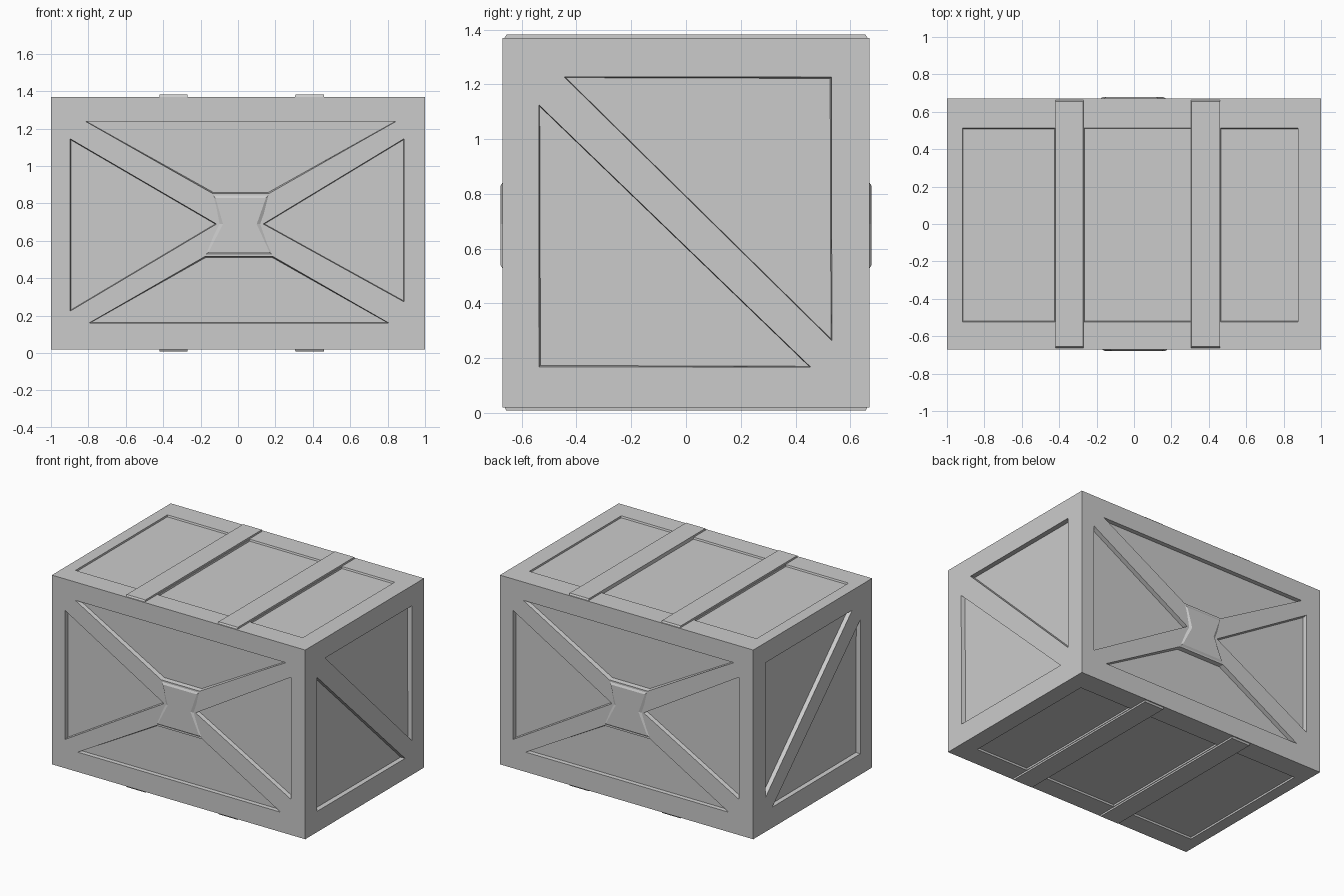
import bpy, bmesh

if "Cube" in bpy.data.objects:
    bpy.data.objects.remove(bpy.data.objects["Cube"])

HX, HY, Z0, Z1 = 1.0, 0.67, 0.02, 1.37

grey = bpy.data.materials.new("plain grey")
grey.diffuse_color = (0.6, 0.6, 0.6, 1)
grey.use_nodes = True
grey.node_tree.nodes["Principled BSDF"].inputs["Base Color"].default_value = grey.diffuse_color

# Maps (across, along, outward) to model space for each side of the crate
SIDES = {
    "front": lambda u, v, w: (u, -w, v),
    "back": lambda u, v, w: (-u, w, v),
    "right": lambda u, v, w: (w, u, v),
    "left": lambda u, v, w: (-w, u, v),
    "top": lambda u, v, w: (u, v, w),
    "bottom": lambda u, v, w: (u, v, Z0 + Z1 - w),
}


def prism(bm, side, pts, w0, w1, taper=0.0):
    """Prism from outline at w0 to a slightly shrunken outline at w1."""
    f = SIDES[side]
    n = len(pts)
    cu = sum(p[0] for p in pts) / n
    cv = sum(p[1] for p in pts) / n
    a = [bm.verts.new(f(u, v, w0)) for u, v in pts]
    b = []
    for u, v in pts:
        du, dv = cu - u, cv - v
        k = taper / max((du * du + dv * dv) ** 0.5, 0.001)
        b.append(bm.verts.new(f(u + du * k, v + dv * k, w1)))
    bm.faces.new(a)
    bm.faces.new(b[::-1])
    for i in range(n):
        j = (i + 1) % n
        bm.faces.new((a[j], a[i], b[i], b[j]))


def make(name, bm):
    bmesh.ops.recalc_face_normals(bm, faces=bm.faces[:])
    me = bpy.data.meshes.new(name)
    bm.to_mesh(me)
    bm.free()
    me.materials.append(grey)
    ob = bpy.data.objects.new(name, me)
    bpy.context.collection.objects.link(ob)
    return ob


def rect(x0, x1, y0, y1):
    return [(x0, y0), (x1, y0), (x1, y1), (x0, y1)]


# Solid crate body
bm = bmesh.new()
prism(bm, "top", rect(-HX, HX, -HY, HY), Z0, Z1)
body = make("crate_body", bm)

# Recessed panels: four around the X brace, two beside each diagonal, three between straps
cross_panels = [
    [(-.82, 1.24), (.85, 1.24), (.17, .85), (-.14, .85)],
    [(-.90, 1.15), (-.90, .22), (-.11, .69)],
    [(.89, 1.15), (.89, .27), (.13, .69)],
    [(-.80, .16), (.81, .16), (.19, .52), (-.18, .52)],
]
diagonal_panels = [
    [(-.45, 1.23), (.535, 1.23), (.535, .26)],
    [(-.54, 1.13), (-.54, .165), (.46, .165)],
]
lid_panels = [rect(a, b, -.53, .52) for a, b in ((-.92, -.42), (-.27, .31), (.46, .88))]

bm = bmesh.new()
for sides, panels, face, depth in (
        (("front", "back"), cross_panels, HY, .03),
        (("right", "left"), diagonal_panels, HX, .03),
        (("top", "bottom"), lid_panels, Z1, .012)):
    for side in sides:
        for pts in panels:
            prism(bm, side, pts, face + .02, face - depth, .012)
cutter = make("panel_cutter", bm)
cutter.hide_render = True

mod = body.modifiers.new("panels", 'BOOLEAN')
mod.operation = 'DIFFERENCE'
mod.solver = 'EXACT'
mod.object = cutter
bpy.context.view_layer.objects.active = body
body.select_set(True)
bpy.ops.object.modifier_apply(modifier="panels")
bpy.data.objects.remove(cutter)

# Straps across the top and bottom
for side in ("top", "bottom"):
    bm = bmesh.new()
    for x0, x1 in ((-.42, -.27), (.305, .46)):
        prism(bm, side, rect(x0, x1, -.668, .668), Z1 - .01, Z1 + .012, .012)
    make(side + "_straps", bm)

# Slightly raised centre of each X brace
hub = [(-.14, .85), (.17, .85), (.13, .69), (.19, .52), (-.18, .52), (-.11, .69)]
for side in ("front", "back"):
    bm = bmesh.new()
    prism(bm, side, hub, HY - .005, HY + .008, .03)
    make(side + "_brace_centre", bm)
